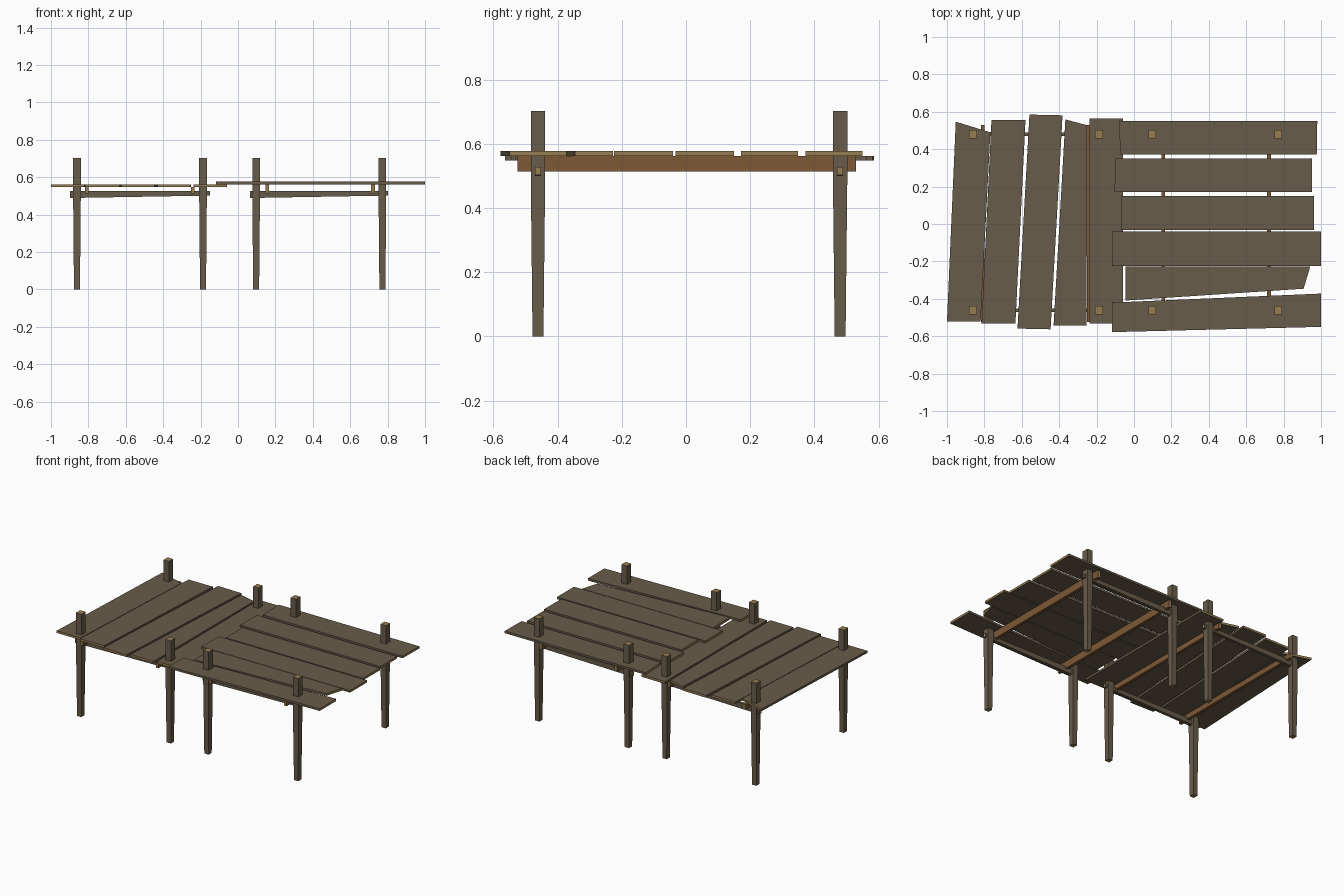
import bpy

if "Cube" in bpy.data.objects:
    bpy.data.objects.remove(bpy.data.objects["Cube"])


def material(name, rgb):
    m = bpy.data.materials.new(name)
    m.diffuse_color = (*rgb, 1.0)
    m.use_nodes = True
    m.node_tree.nodes["Principled BSDF"].inputs["Base Color"].default_value = m.diffuse_color
    return m


WOOD = material("weathered brown wood", (0.141, 0.107, 0.067))
TAN = material("cut end tan", (0.305, 0.205, 0.084))
ORANGE = material("joist orange brown", (0.205, 0.098, 0.038))


def loft(name, rings, side, cap, cap_both=True):
    """Stack of four-corner rings; first and last rings are the cut ends."""
    verts = [p for ring in rings for p in ring]
    n = len(rings)
    faces = [(3, 2, 1, 0), tuple(4 * (n - 1) + i for i in range(4))]
    for r in range(n - 1):
        for i in range(4):
            j = (i + 1) % 4
            faces.append((4 * r + i, 4 * r + j, 4 * r + 4 + j, 4 * r + 4 + i))
    me = bpy.data.meshes.new(name)
    me.from_pydata(verts, [], faces)
    me.materials.append(side)
    me.materials.append(cap)
    me.polygons[1].material_index = 1
    if cap_both:
        me.polygons[0].material_index = 1
    ob = bpy.data.objects.new(name, me)
    bpy.context.collection.objects.link(ob)
    return ob


def ring_z(x, y, z, hx, hy):
    return [(x - hx, y - hy, z), (x + hx, y - hy, z), (x + hx, y + hy, z), (x - hx, y + hy, z)]


def ring_x(x, y, hy, z0, z1):
    return [(x, y - hy, z0), (x, y + hy, z0), (x, y + hy, z1), (x, y - hy, z1)]


def ring_y(x, y, hx, z0, z1):
    return [(x + hx, y, z0), (x - hx, y, z0), (x - hx, y, z1), (x + hx, y, z1)]


# Tapered posts and the rails joining them, on both long sides
for y, label in ((-0.461, "front"), (0.48, "back")):
    for i, x in enumerate((-0.861, -0.187, 0.097, 0.772)):
        loft(f"{label}_post_{i + 1}",
             [ring_z(x, y, 0.0, 0.016, 0.017), ring_z(x, y, 0.5, 0.0205, 0.0225),
              ring_z(x, y, 0.702, 0.0205, 0.0225)], WOOD, TAN)
    for x0, x1, part in ((-0.897, -0.15, "left"), (0.064, 0.803, "right")):
        loft(f"{label}_{part}_rail",
             [ring_x(x0, y, 0.011, 0.489, 0.527), ring_x(x1, y, 0.009, 0.502, 0.527)], WOOD, TAN)

# Cross joists beneath the boards
for i, (x, top) in enumerate(((-0.808, 0.548), (-0.242, 0.548), (0.157, 0.562), (0.722, 0.562))):
    loft(f"joist_{i + 1}",
         [ring_y(x, -0.524, 0.01, 0.513, top), ring_y(x, 0.53, 0.01, 0.513, top)], ORANGE, TAN)


def plank(name, a, b, c, d, z0, z1):
    """a-b is the starting end, d-c the far end."""
    def ring(p, q):
        return [(*p, z0), (*q, z0), (*q, z1), (*p, z1)]
    loft(name, [ring(b, a), ring(c, d)], WOOD, TAN)


# Left deck boards run front to back: front left, front right, back right, back left
left = [
    ((-1.0, -0.522), (-0.82, -0.522), (-0.768, 0.49), (-0.953, 0.547)),
    ((-0.815, -0.533), (-0.634, -0.533), (-0.58, 0.557), (-0.762, 0.557)),
    ((-0.623, -0.559), (-0.446, -0.563), (-0.382, 0.581), (-0.559, 0.585)),
    ((-0.43, -0.543), (-0.254, -0.543), (-0.25, 0.528), (-0.367, 0.559)),
    ((-0.238, -0.533), (-0.06, -0.533), (-0.06, 0.563), (-0.238, 0.563)),
]
for i, p in enumerate(left):
    plank(f"left_board_{i + 1}", *p, 0.548, 0.5625)

# Right deck boards run left to right: left back, left front, right front, right back
right = [
    ((-0.08, 0.55), (-0.073, 0.372), (0.977, 0.372), (0.98, 0.55)),
    ((-0.1, 0.349), (-0.104, 0.171), (0.952, 0.171), (0.952, 0.349)),
    ((-0.07, 0.15), (-0.07, -0.032), (0.963, -0.032), (0.963, 0.15)),
    ((-0.117, -0.041), (-0.117, -0.224), (1.0, -0.224), (1.0, -0.041)),
    ((-0.045, -0.228), (-0.045, -0.409), (0.907, -0.346), (0.942, -0.228)),
    ((-0.117, -0.42), (-0.117, -0.578), (1.0, -0.55), (1.0, -0.372)),
]
for i, p in enumerate(right):
    plank(f"right_board_{i + 1}", *p, 0.5625, 0.577)
